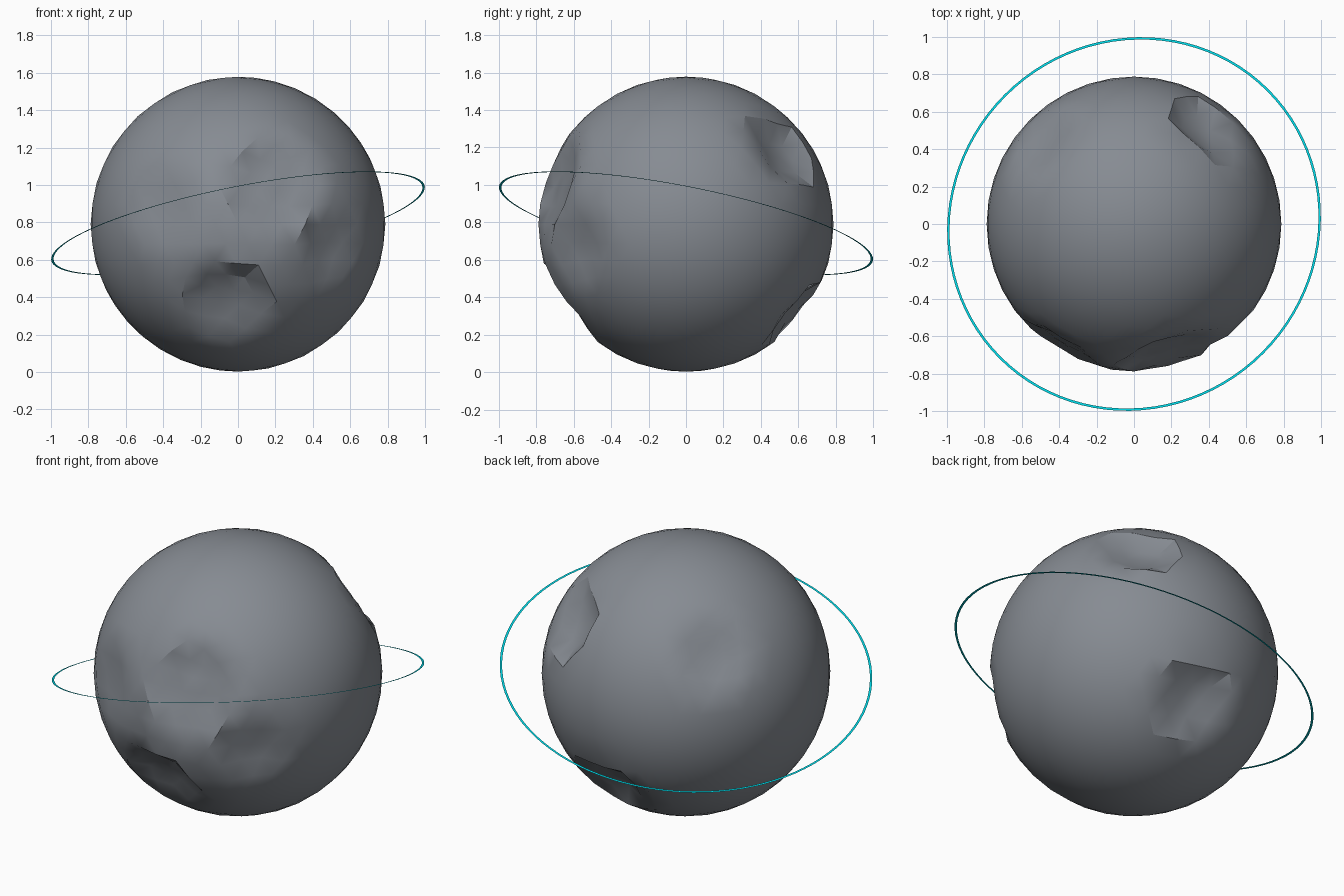
import bpy, bmesh, math
from mathutils import Vector

if "Cube" in bpy.data.objects:
    bpy.data.objects.remove(bpy.data.objects["Cube"])

R, CZ = 0.788, 0.79


def material(name, color):
    m = bpy.data.materials.new(name)
    m.diffuse_color = color
    m.use_nodes = True
    m.node_tree.nodes["Principled BSDF"].inputs["Base Color"].default_value = m.diffuse_color
    return m


def add_object(name, bm, mat):
    me = bpy.data.meshes.new(name)
    bm.to_mesh(me)
    bm.free()
    me.materials.append(mat)
    ob = bpy.data.objects.new(name, me)
    bpy.context.collection.objects.link(ob)
    return ob


# Cratered moon: direction, radius, depth of each dent
craters = [
    ((0.40, 0.53, 0.41), 0.21, 0.085),
    ((0.08, 0.62, -0.49), 0.21, 0.085),
    ((-0.05, -0.66, -0.42), 0.23, 0.085),
    ((0.20, -0.73, 0.22), 0.27, 0.07),
    ((-0.40, -0.67, 0.10), 0.22, 0.04),
    ((0.50, -0.59, -0.13), 0.20, 0.05),
    ((-0.50, 0.45, 0.41), 0.20, 0.05),
]
bm = bmesh.new()
bmesh.ops.create_icosphere(bm, subdivisions=4, radius=R)
for v in bm.verts:
    n = v.co.normalized()
    dent = 0
    for d, rad, depth in craters:
        t = (n * R - Vector(d).normalized() * R).length / rad
        if t < 1:
            dent = max(dent, depth * min(1, 1.6 * (1 - t * t)))
    v.co = n * (R - dent) + Vector((0, 0, CZ))
moon = add_object("moon", bm, material("rock", (0.24, 0.26, 0.29, 1)))
bpy.context.view_layer.objects.active = moon
moon.select_set(True)
bpy.ops.object.shade_smooth_by_angle(angle=math.radians(30))
moon.select_set(False)

# Thin tilted orbit ring
bm = bmesh.new()
N = 96
normal = Vector((-0.2, 0.2, 1)).normalized()
q = Vector((0, 0, 1)).rotation_difference(normal)
loops = []
for r in (1.005, 1.018):
    loops.append([bm.verts.new(q @ Vector((r * math.cos(2 * math.pi * i / N),
                                           r * math.sin(2 * math.pi * i / N), 0))
                               + Vector((0, 0, CZ + 0.005))) for i in range(N)])
for i in range(N):
    j = (i + 1) % N
    bm.faces.new((loops[0][i], loops[1][i], loops[1][j], loops[0][j]))
add_object("orbit_ring", bm, material("cyan", (0.0, 0.65, 0.75, 1)))
